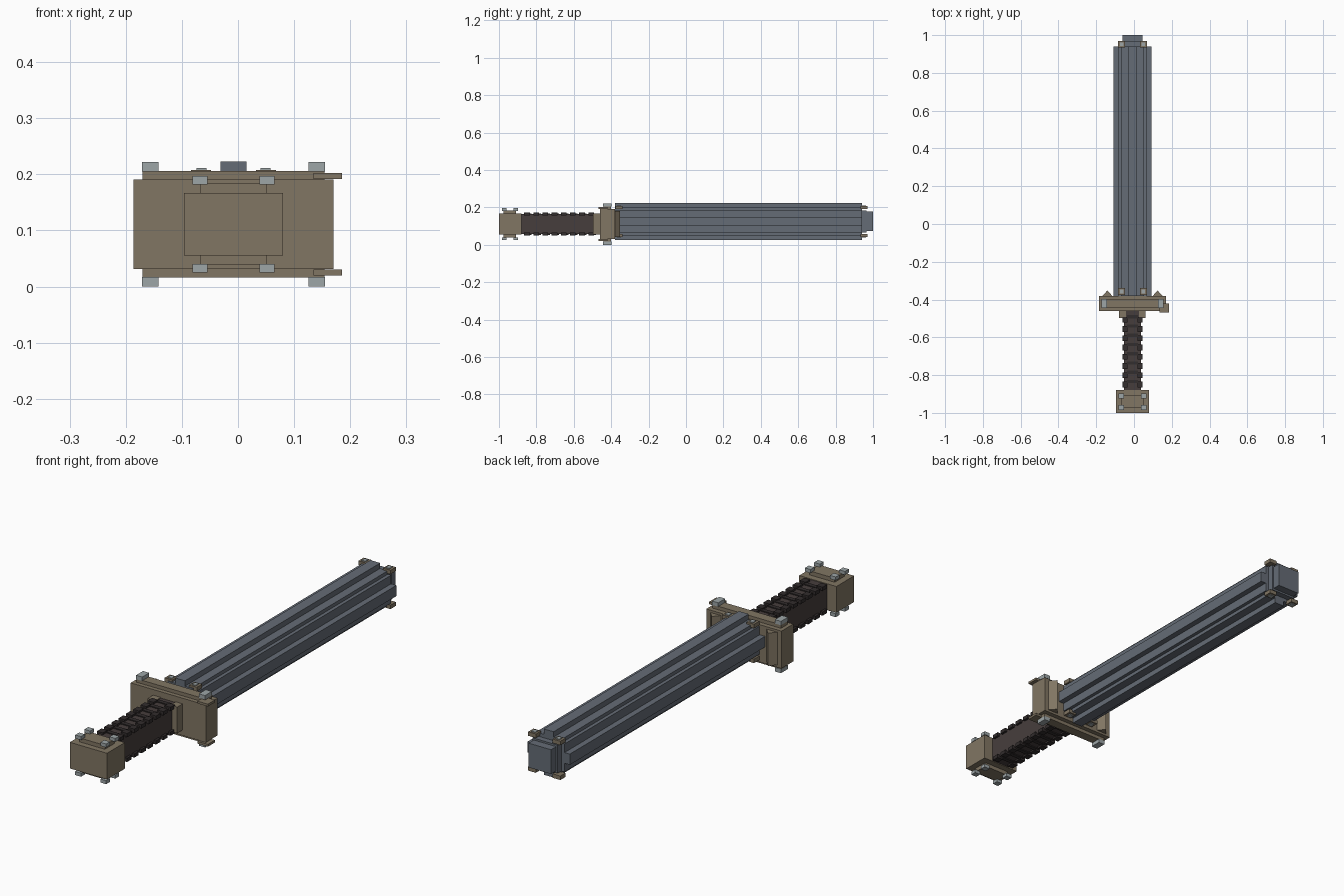
import bpy
import bmesh

cube = bpy.data.objects.get("Cube")
if cube:
    bpy.data.objects.remove(cube, do_unlink=True)

CX = -0.008      # centre line of the sword in x
HZ = 0.111       # height of the hilt axis
BZ = 0.125       # height of the blade axis


def material(name, rgb):
    m = bpy.data.materials.new(name)
    m.use_nodes = True
    m.diffuse_color = (*rgb, 1)
    m.node_tree.nodes["Principled BSDF"].inputs["Base Color"].default_value = (*rgb, 1)
    return m


STEEL = material("blue_grey_steel", (0.13, 0.15, 0.18))
BRONZE = material("dull_bronze", (0.22, 0.18, 0.125))
LEATHER = material("dark_leather", (0.062, 0.048, 0.046))
WRAP = material("black_wrap", (0.032, 0.026, 0.026))
RIVET = material("pale_metal", (0.34, 0.38, 0.39))


def finish(name, bm, mat):
    bmesh.ops.recalc_face_normals(bm, faces=bm.faces)
    mesh = bpy.data.meshes.new(name)
    bm.to_mesh(mesh)
    bm.free()
    mesh.materials.append(mat)
    ob = bpy.data.objects.new(name, mesh)
    bpy.context.collection.objects.link(ob)
    return ob


def extrude(bm, profile, axis, low, high):
    """Close a 2D profile and extrude it along y or z."""
    def place(p, t):
        return (p[0], t, p[1]) if axis == "y" else (p[0], p[1], t)
    face = bm.faces.new([bm.verts.new(place(p, low)) for p in profile])
    out = bmesh.ops.extrude_face_region(bm, geom=[face])
    step = (0, high - low, 0) if axis == "y" else (0, 0, high - low)
    verts = [g for g in out["geom"] if isinstance(g, bmesh.types.BMVert)]
    bmesh.ops.translate(bm, verts=verts, vec=step)


def boxes(name, mat, ranges):
    """One object from (x0, x1, y0, y1, z0, z1) boxes."""
    bm = bmesh.new()
    for x0, x1, y0, y1, z0, z1 in ranges:
        extrude(bm, [(x0, z0), (x1, z0), (x1, z1), (x0, z1)], "y", y0, y1)
    return finish(name, bm, mat)


def mirrored(x0, x1, y0, y1, z0, z1, cz=HZ):
    """Four copies of a box, offset from the axis, mirrored in x and z."""
    out = []
    for s in (-1, 1):
        for t in (-1, 1):
            xs = sorted((CX + s * x0, CX + s * x1))
            zs = sorted((cz + t * z0, cz + t * z1))
            out.append((*xs, y0, y1, *zs))
    return out


def centred(hx, hz, y0, y1, cz):
    return (CX - hx, CX + hx, y0, y1, cz - hz, cz + hz)


# Blade: stepped core with a ridge on each of the four sides
quarter = [(0.1, 0.023), (0.075, 0.023), (0.075, 0.06), (0.06, 0.06),
           (0.06, 0.075), (0.023, 0.075), (0.023, 0.098)]
section = []
for sx, sz in ((1, 1), (-1, 1), (-1, -1), (1, -1)):
    pts = quarter if sx * sz > 0 else quarter[::-1]
    section += [(CX + sx * x, BZ + sz * z) for x, z in pts]
bm = bmesh.new()
extrude(bm, section, "y", -0.38, 0.94)
finish("blade", bm, STEEL)

# Blunt tip
boxes("blade_tip", STEEL, [centred(0.053, 0.052, 0.93, 1.0, BZ),
                           centred(0.06, 0.06, 0.93, 0.965, BZ)])

# Corner clips at both ends of the blade, each with a small stud
clips, studs = [], []
for y in (-0.358, 0.952):
    clips += mirrored(0.04, 0.076, y - 0.018, y + 0.018, 0.066, 0.083, BZ)
    studs += mirrored(0.048, 0.066, y - 0.01, y + 0.01, 0.083, 0.086, BZ)
boxes("blade_clips", BRONZE, clips)
boxes("blade_clip_studs", RIVET, studs)

# Guard: block, rim strips and one offset tab above and below
boxes("guard", BRONZE, [centred(0.178, 0.08, -0.46, -0.38, HZ)])
boxes("guard_rims", BRONZE, [centred(0.162, 0.095, -0.442, -0.4, HZ)])
boxes("guard_tabs", BRONZE, [(0.135, 0.185, -0.468, -0.42, HZ + s - 0.005, HZ + s + 0.005)
                             for s in (-0.086, 0.086)])
boxes("guard_rivets", RIVET, mirrored(0.134, 0.163, -0.445, -0.398, 0.094, 0.111))

# Wedge ribs on the blade side of the guard
bm = bmesh.new()
for s in (-1, 1):
    c = CX + s * 0.133
    extrude(bm, [(c - 0.027, -0.382), (c + 0.027, -0.382), (c, -0.352)],
            "z", HZ - 0.07, HZ + 0.07)
finish("guard_wedges", bm, BRONZE)

# Brackets holding the grip to the guard
boxes("grip_brackets", BRONZE,
      [(min(a, b), max(a, b), -0.497, -0.455, HZ - 0.056, HZ + 0.056)
       for a, b in ((CX - 0.072, CX - 0.035), (CX + 0.035, CX + 0.068))])

# Grip with rows of wrap blocks along the upper and lower edges
boxes("grip", LEATHER, [centred(0.044, 0.053, -0.89, -0.45, HZ)])
wrap = []
for i in range(8):
    y = -0.865 + i * 0.049
    wrap += mirrored(0.026, 0.054, y, y + 0.03, 0.045, 0.061)
    wrap += mirrored(0.0, 0.03, y + 0.022, y + 0.04, 0.05, 0.057)
boxes("grip_wrap", WRAP, wrap)

# Pommel with cap plates and rivets
boxes("pommel", BRONZE, [centred(0.088, 0.056, -1.0, -0.88, HZ)])
boxes("pommel_plates", BRONZE, [centred(0.06, 0.073, -0.975, -0.908, HZ)])
rivets = []
for y in (-0.972, -0.91):
    rivets += mirrored(0.046, 0.073, y - 0.013, y + 0.013, 0.071, 0.086)
boxes("pommel_rivets", RIVET, rivets)
